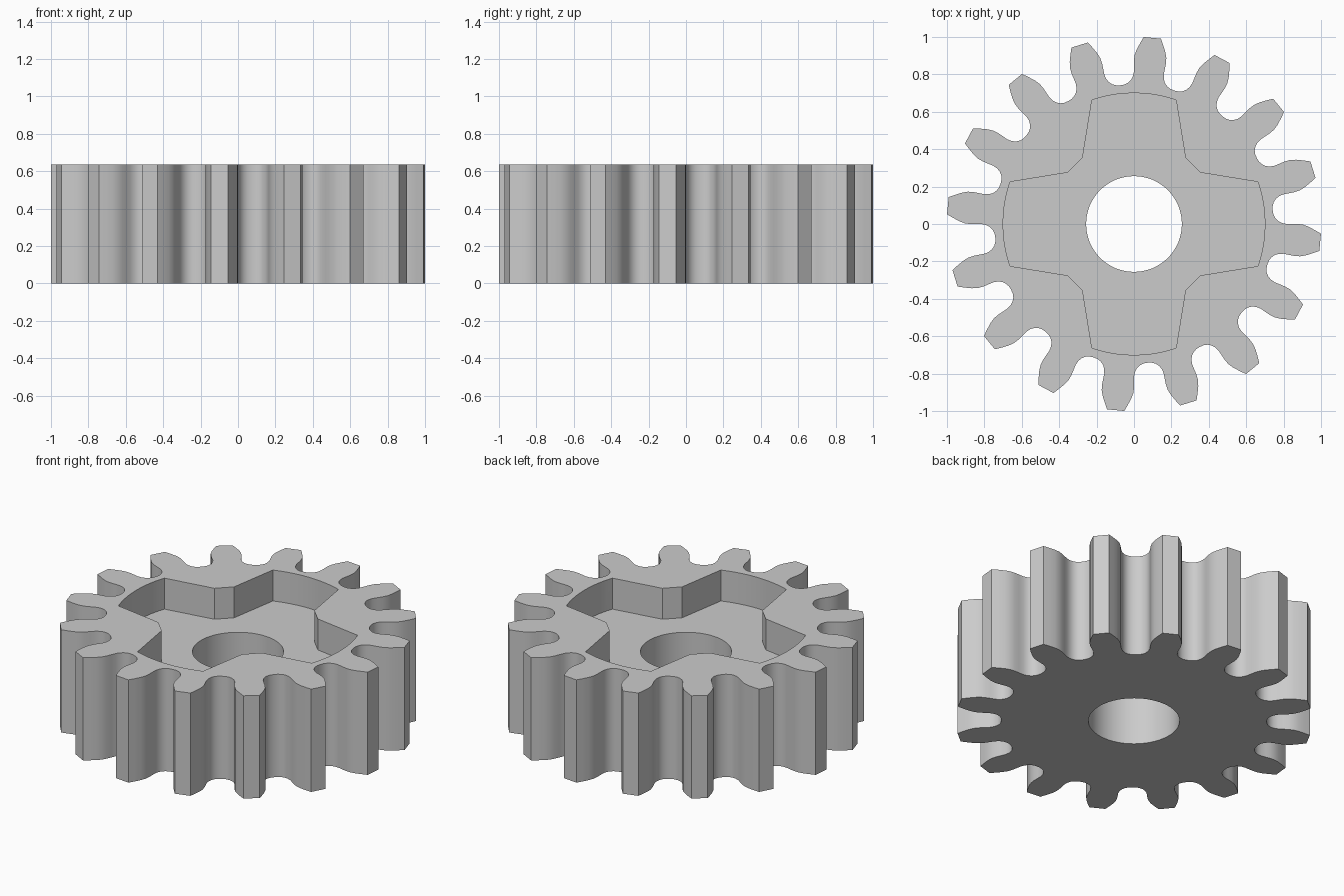
import bpy
import bmesh
import math
from mathutils import Matrix, Vector

TEETH = 16
HEIGHT = 0.637
FLOOR = 0.445
HOLE_RADIUS = 0.256

cube = bpy.data.objects.get("Cube")
if cube:
    bpy.data.objects.remove(cube, do_unlink=True)

grey = bpy.data.materials.new("plain grey")
grey.use_nodes = True
colour = (0.6, 0.6, 0.6, 1)
grey.diffuse_color = colour
grey.node_tree.nodes["Principled BSDF"].inputs["Base Color"].default_value = colour


def prism(name, outline, bottom, top):
    """Extrude a counter-clockwise outline between two heights."""
    bm = bmesh.new()
    base = bm.faces.new([bm.verts.new((p.x, p.y, bottom)) for p in outline])
    extruded = bmesh.ops.extrude_face_region(bm, geom=[base])["geom"]
    moved = [v for v in extruded if isinstance(v, bmesh.types.BMVert)]
    bmesh.ops.translate(bm, verts=moved, vec=(0, 0, top - bottom))
    bmesh.ops.recalc_face_normals(bm, faces=bm.faces[:])
    mesh = bpy.data.meshes.new(name)
    bm.to_mesh(mesh)
    bm.free()
    mesh.materials.append(grey)
    obj = bpy.data.objects.new(name, mesh)
    bpy.context.collection.objects.link(obj)
    return obj


def repeat(points, count, start=0.0):
    """Copy a run of points around the axle."""
    return [Matrix.Rotation(start + i * math.tau / count, 2) @ p
            for i in range(count) for p in points]


def arc(radius, first, last, steps):
    return [Vector((radius * math.cos(a), radius * math.sin(a)))
            for a in (first + (last - first) * i / steps for i in range(steps + 1))]


# Tooth pointing along +x: half profile from tip corner to valley, as (radius, half width)
half = [Vector(p) for p in (
    (1.0, 0.046), (0.966, 0.062), (0.93, 0.077), (0.9, 0.085), (0.87, 0.086),
    (0.84, 0.083), (0.81, 0.08), (0.785, 0.083), (0.764, 0.092),
    (0.748, 0.106), (0.737, 0.124), (0.731, 0.145))]
mirrored = [Vector((p.x, -p.y)) for p in reversed(half[:-1])]
toothed_outline = repeat(mirrored + half, TEETH, -math.pi / TEETH / 2)
gear = prism("gear_body", toothed_outline, 0, HEIGHT)

# Cross-shaped pocket: one rounded arm end and its inner corner, four times
corner = math.atan2(0.225, 0.663)
arm = [Vector((0.355, -0.275))] + arc(0.7, -corner, corner, 10) + [Vector((0.355, 0.275))]
pocket = prism("pocket_cutter", repeat(arm, 4), FLOOR, HEIGHT + 0.2)

# Round axle hole
bore = prism("bore_cutter", arc(HOLE_RADIUS, 0, math.tau, 64)[:-1], -0.2, HEIGHT + 0.2)

# Cut the pocket and the hole, then discard the cutters
bpy.context.view_layer.objects.active = gear
for cutter in (pocket, bore):
    cutter.hide_render = True
    cut = gear.modifiers.new(cutter.name, "BOOLEAN")
    cut.operation = "DIFFERENCE"
    cut.solver = "EXACT"
    cut.object = cutter
    bpy.ops.object.modifier_apply(modifier=cut.name)
    bpy.data.objects.remove(cutter, do_unlink=True)

# Rounded flanks, crisp rims
bpy.ops.object.select_all(action="DESELECT")
gear.select_set(True)
bpy.ops.object.shade_smooth_by_angle(angle=math.radians(28))
